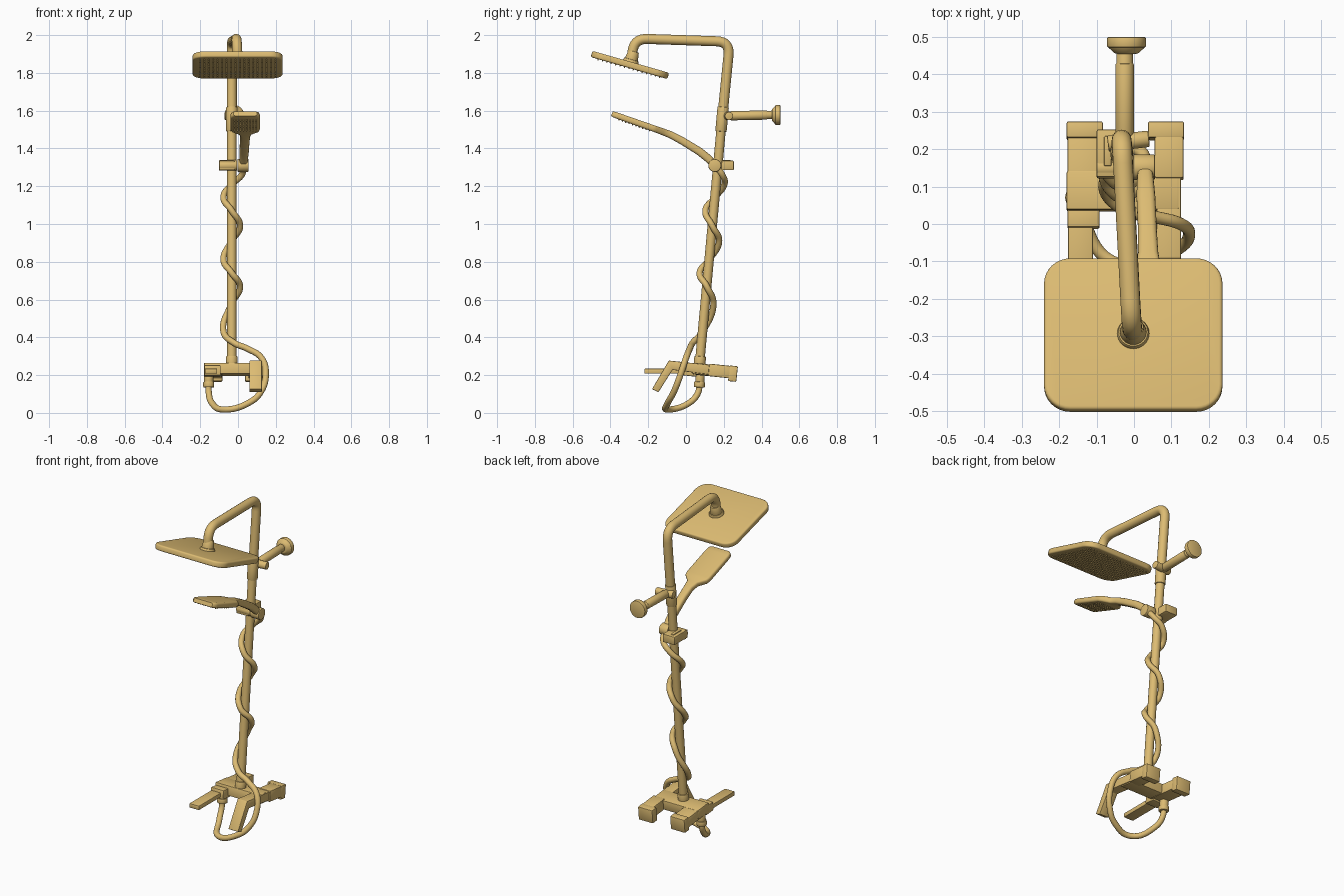
import bpy, bmesh, math
from mathutils import Vector, Matrix

if "Cube" in bpy.data.objects:
    bpy.data.objects.remove(bpy.data.objects["Cube"])

gold = bpy.data.materials.new("gold")
gold.diffuse_color = (0.72, 0.5, 0.17, 1)
gold.use_nodes = True
gold.node_tree.nodes["Principled BSDF"].inputs["Base Color"].default_value = gold.diffuse_color


def finish(obj, angle=35):
    obj.data.materials.clear()
    obj.data.materials.append(gold)
    bpy.ops.object.select_all(action='DESELECT')
    obj.select_set(True)
    bpy.context.view_layer.objects.active = obj
    bpy.ops.object.shade_smooth_by_angle(angle=math.radians(angle))
    return obj


def from_bm(name, bm, mat=Matrix()):
    bmesh.ops.recalc_face_normals(bm, faces=bm.faces)
    bm.transform(mat)
    me = bpy.data.meshes.new(name)
    bm.to_mesh(me)
    bm.free()
    obj = bpy.data.objects.new(name, me)
    bpy.context.collection.objects.link(obj)
    return finish(obj)


def bevel(bm, edges, width, segs):
    bmesh.ops.bevel(bm, geom=edges, offset=width, offset_type='OFFSET',
                    segments=segs, profile=0.5, affect='EDGES')


def box(name, x, y, z, mat=Matrix(), r=0.005):
    bm = bmesh.new()
    bmesh.ops.create_cube(bm, size=1)
    for v in bm.verts:
        v.co = [(a + b) / 2 + c * (b - a) for (a, b), c in zip((x, y, z), v.co)]
    bevel(bm, bm.edges[:], r, 2)
    return from_bm(name, bm, mat)


def cyl(name, p0, p1, r0, r1=None, r=0.004):
    p0, p1 = Vector(p0), Vector(p1)
    d = p1 - p0
    bm = bmesh.new()
    bmesh.ops.create_cone(bm, cap_ends=True, segments=32, radius1=r0,
                          radius2=r0 if r1 is None else r1, depth=d.length)
    caps = [e for e in bm.edges if any(len(f.verts) > 4 for f in e.link_faces)]
    bevel(bm, caps, r, 2)
    rot = d.to_track_quat('Z', 'Y').to_matrix().to_4x4()
    return from_bm(name, bm, Matrix.Translation((p0 + p1) / 2) @ rot)


def tube(name, pts, radius, bezier=False):
    cu = bpy.data.curves.new(name, 'CURVE')
    cu.dimensions = '3D'
    cu.bevel_depth = radius
    cu.bevel_resolution = 6
    cu.resolution_u = 8
    cu.use_fill_caps = True
    sp = cu.splines.new('BEZIER' if bezier else 'POLY')
    if bezier:
        sp.bezier_points.add(len(pts) - 1)
        for b, p in zip(sp.bezier_points, pts):
            b.co = p
            b.handle_left_type = b.handle_right_type = 'AUTO'
    else:
        sp.points.add(len(pts) - 1)
        for b, p in zip(sp.points, pts):
            b.co = (*p, 1)
    obj = bpy.data.objects.new(name, cu)
    bpy.context.collection.objects.link(obj)
    bpy.ops.object.select_all(action='DESELECT')
    obj.select_set(True)
    bpy.context.view_layer.objects.active = obj
    bpy.ops.object.convert(target='MESH')
    return finish(bpy.context.view_layer.objects.active, 50)


def fillet(pts, rad, n=8):
    pts = [Vector(p) for p in pts]
    out = [pts[0]]
    for a, b, c in zip(pts, pts[1:], pts[2:]):
        s, e = b + (a - b).normalized() * rad, b + (c - b).normalized() * rad
        for i in range(n + 1):
            t = i / n
            out.append(s * (1 - t) ** 2 + b * 2 * t * (1 - t) + e * t * t)
    return out + [pts[-1]]


def nozzles(name, nx, ny, w, l, z, mat, r=0.004):
    bm = bmesh.new()
    for i in range(nx):
        for j in range(ny):
            p = ((i / (nx - 1) - .5) * w, (j / (ny - 1) - .5) * l, z)
            bmesh.ops.create_cone(bm, cap_ends=True, segments=6, radius1=r * .6, radius2=r,
                                  depth=0.008, matrix=Matrix.Translation(p))
    return from_bm(name, bm, mat)


def pole(z):
    return Vector((-.033, .07 + .092 * (z - .24), z))


# riser pole, sleeve and overhead arm
tube("riser_pole", [pole(.22), pole(1.52)], .025)
cyl("pole_foot", pole(.24), pole(.3), .031)
cyl("pole_sleeve", pole(1.49), pole(1.62), .03)
tube("overhead_arm", fillet([pole(1.5), (-.033, .232, 1.965), (-.006, -.275, 1.982),
                             (-.003, -.287, 1.88)], .07), .0265)

# overhead shower plate, tilted
plate = Matrix.Translation((-.002, -.297, 1.842)) @ Matrix.Rotation(math.radians(-16), 4, 'X')
bm = bmesh.new()
bmesh.ops.create_cube(bm, size=1, matrix=Matrix.Diagonal((.477, .422, .034, 1)))
bevel(bm, [e for e in bm.edges if abs(e.verts[0].co.z - e.verts[1].co.z) > .01], .07, 8)
bevel(bm, [e for e in bm.edges if abs(e.verts[0].co.z - e.verts[1].co.z) < .001], .009, 3)
from_bm("overhead_plate", bm, plate)
nozzles("overhead_nozzles", 18, 15, .40, .34, -.019, plate)
cyl("plate_flange", plate @ Vector((0, 0, .012)), plate @ Vector((0, 0, .03)), .044, .04)
cyl("plate_joint", plate @ Vector((0, 0, .025)), plate @ Vector((0, 0, .075)), .036, .028)

# wall stay with clamp
cyl("wall_stay", (-.025, .2, 1.572), (-.025, .47, 1.578), .022)
cyl("stay_collar", (-.025, .235, 1.573), (-.025, .43, 1.577), .0245)
cyl("wall_flange_cone", (-.02, .455, 1.577), (-.02, .475, 1.577), .03, .052)
cyl("wall_flange", (-.02, .472, 1.577), (-.02, .5, 1.577), .052)
cyl("stay_clamp_knob", (-.07, .215, 1.572), (.04, .228, 1.572), .022)

# hand shower holder
cyl("holder_barrel", (-.1, .15, 1.31), (-.005, .15, 1.31), .028)
cyl("holder_cup", (-.003, .152, 1.31), (.056, .152, 1.31), .034)
box("holder_block", (-.1, -.018), (.125, .253), (1.285, 1.335))
box("holder_button", (-.08, -.06), (.155, .235), (1.33, 1.34), r=.003)

# hand shower: rounded rectangles lofted along a bent path (y, z, width, thickness, x)
sections = [(.155, 1.305, .034, .034, .03), (.12, 1.345, .044, .042, .03), (.07, 1.385, .05, .042, .032),
            (-.02, 1.44, .05, .04, .036), (-.08, 1.472, .054, .038, .038), (-.12, 1.487, .07, .036, .038),
            (-.155, 1.5, .145, .034, .038), (-.175, 1.507, .156, .034, .038), (-.36, 1.572, .156, .032, .038),
            (-.382, 1.58, .147, .03, .038), (-.392, 1.584, .125, .024, .038)]
bm = bmesh.new()
rings = []
for i, (y, z, w, t, x) in enumerate(sections):
    a, b = sections[max(i - 1, 0)], sections[min(i + 1, len(sections) - 1)]
    tan = Vector((0, b[0] - a[0], b[1] - a[1])).normalized()
    up = Vector((1, 0, 0)).cross(tan)
    ring, c = [], min(w, t) * .35
    for sx, sy, a0 in ((1, 1, 0), (-1, 1, 90), (-1, -1, 180), (1, -1, 270)):
        for k in range(4):
            g = math.radians(a0 + 30 * k)
            u, v = sx * (w / 2 - c) + c * math.cos(g), sy * (t / 2 - c) + c * math.sin(g)
            ring.append(bm.verts.new(Vector((x + u, y, z)) + up * v))
    rings.append(ring)
for a, b in zip(rings, rings[1:]):
    for k in range(16):
        bm.faces.new((a[k], a[(k + 1) % 16], b[(k + 1) % 16], b[k]))
bm.faces.new(rings[0])
bm.faces.new(rings[-1])
from_bm("hand_shower", bm)
face = Matrix.Translation((.038, -.268, 1.54)) @ Matrix.Rotation(math.radians(-19.4), 4, 'X')
nozzles("hand_shower_nozzles", 8, 10, .115, .17, -.018, face)

# mixer body, tilted with the pole
tilt = (Matrix.Translation((0, .07, .23)) @ Matrix.Rotation(math.radians(-6), 4, 'X')
        @ Matrix.Translation((0, -.07, -.23)))
box("mixer_crossbar", (-.18, .12), (.035, .14), (.203, .262), tilt)
box("left_inlet_arm", (-.178, -.085), (.04, .24), (.2, .26), tilt)
box("right_inlet_arm", (.055, .133), (.12, .24), (.2, .266), tilt)
for name, x in (("left_wall_block", (-.18, -.083)), ("right_wall_block", (.037, .134))):
    box(name, x, (.228, .272), (.185, .268), tilt)

# spout: side profile extruded across x
bm = bmesh.new()
prof = [(.14, .26), (-.095, .26), (-.168, .1), (-.132, .088), (-.07, .213), (.14, .208)]
f = bm.faces.new([bm.verts.new((.06, y, z)) for y, z in prof])
ext = bmesh.ops.extrude_face_region(bm, geom=[f])["geom"]
bmesh.ops.translate(bm, vec=(.066, 0, 0), verts=[v for v in ext if isinstance(v, bmesh.types.BMVert)])
bevel(bm, bm.edges[:], .004, 2)
from_bm("spout", bm, tilt)

# lever and hose outlet
box("lever", (-.176, -.11), (-.22, .05), (.208, .235))
box("lever_hub", (-.178, -.092), (-.01, .06), (.19, .245), tilt)
cyl("hose_outlet", (-.155, .072, .15), (-.155, .075, .21), .024)
cyl("hose_nut", (-.155, .07, .135), (-.155, .072, .165), .029)

# hose: loop below the mixer, then spiral up the pole to the holder
hose = [(-.155, .07, .17), (-.155, .065, .11), (-.14, .02, .055), (-.06, -.1, .018), (.06, -.095, .055),
        (.12, -.065, .11), (.147, -.03, .2), (.125, 0, .29), (.05, .02, .34), (-.02, .035, .37)]
for i, z in enumerate((.43, .58, .67, .74, .81, .91, .99, 1.07, 1.14, 1.21)):
    g = math.pi - i * math.pi / 2
    hose.append(pole(z) + Vector((math.cos(g), math.sin(g), 0)) * .044)
hose += [(.02, .192, 1.26), (.03, .158, 1.305)]
tube("hose", hose, .0165, bezier=True)
